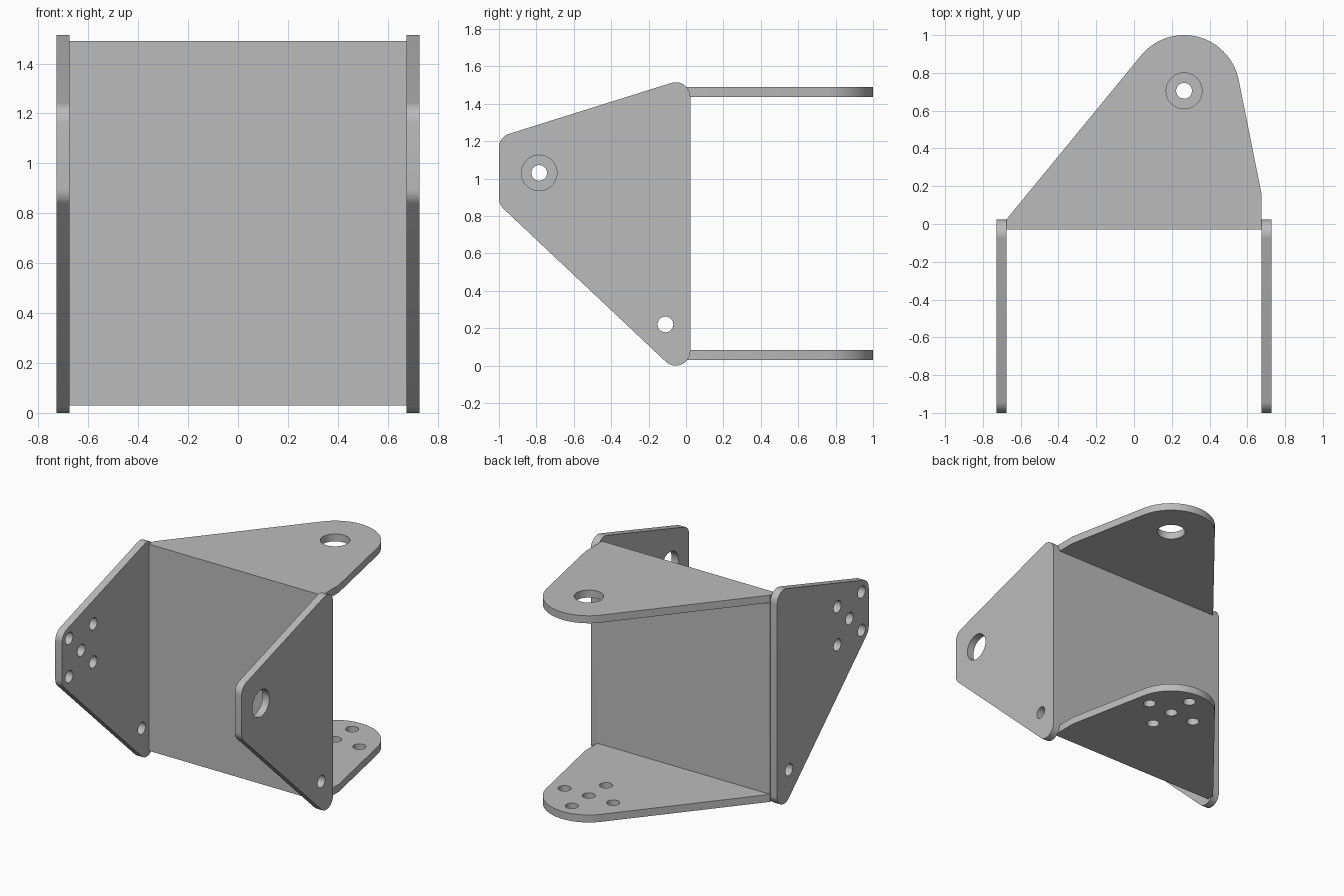
import bpy, bmesh
from math import sin, cos, tau, radians
from mathutils import Matrix, Vector

if "Cube" in bpy.data.objects:
    bpy.data.objects.remove(bpy.data.objects["Cube"])

steel = bpy.data.materials.new("grey steel")
steel.use_nodes = True
GREY = (0.5, 0.5, 0.5, 1)
steel.diffuse_color = GREY
steel.node_tree.nodes["Principled BSDF"].inputs["Base Color"].default_value = GREY

T = 0.053                      # sheet thickness
HALF_W = 0.675                 # half width between the side plates
Z_LOW, Z_HIGH = 0.03, 1.49     # outer faces of the horizontal plates
BACK = 0.025                   # rear face of the web
BIG, SMALL = 0.095, 0.042      # hole radii


def circle(u, v, r, n=48):
    return [(u + r * cos(tau * i / n), v + r * sin(tau * i / n)) for i in range(n)]


def hull(points):
    """Convex outline wrapped around a set of 2D points."""
    def half(pts):
        out = []
        for p in pts:
            while len(out) > 1 and ((out[-1][0] - out[-2][0]) * (p[1] - out[-2][1])
                                    - (out[-1][1] - out[-2][1]) * (p[0] - out[-2][0])) <= 1e-9:
                out.pop()
            out.append(p)
        return out[:-1]
    pts = sorted(set(points))
    return half(pts) + half(pts[::-1])


def plate(name, outline, holes, matrix):
    """Flat sheet with round holes, extruded along local z, then placed."""
    bm = bmesh.new()
    for loop in [outline] + [circle(*h, n=40) for h in holes]:
        vs = [bm.verts.new((u, v, 0)) for u, v in loop]
        for a, b in zip(vs, vs[1:] + vs[:1]):
            bm.edges.new((a, b))
    bmesh.ops.triangle_fill(bm, edges=bm.edges[:], use_beauty=True, normal=(0, 0, 1))
    ext = bmesh.ops.extrude_face_region(bm, geom=bm.faces[:], use_keep_orig=True)
    top = [g for g in ext["geom"] if isinstance(g, bmesh.types.BMVert)]
    bmesh.ops.translate(bm, verts=top, vec=(0, 0, T))
    bm.transform(matrix)
    bmesh.ops.recalc_face_normals(bm, faces=bm.faces[:])
    mesh = bpy.data.meshes.new(name)
    bm.to_mesh(mesh)
    bm.free()
    mesh.materials.append(steel)
    obj = bpy.data.objects.new(name, mesh)
    bpy.context.collection.objects.link(obj)
    bpy.ops.object.select_all(action="DESELECT")
    obj.select_set(True)
    bpy.context.view_layer.objects.active = obj
    bpy.ops.object.shade_smooth_by_angle(angle=radians(30))


def upright(x):
    """Local (u, v, w) becomes world (y, z, x)."""
    return Matrix(((0, 0, 1, x), (1, 0, 0, 0), (0, 1, 0, 0), (0, 0, 0, 1)))


# Side plates: rounded four-cornered outline, one bored and one with a bolt pattern
R = 0.078
side = hull([p for c in ((-0.055, 1.437), (-0.055, R), (-0.922, 1.165), (-0.922, 0.895))
             for p in circle(*c, R)])
pivot = (-0.785, 1.03)
foot_hole = (-0.11, 0.22, SMALL)
D = 0.135
square = [(pivot[0] + a, pivot[1] + b, SMALL)
          for a, b in ((0, 0), (D, D), (D, -D), (-D, D), (-D, -D))]
plate("left_side_plate", side, [foot_hole, (*pivot, BIG)], upright(HALF_W))
plate("right_side_plate", side, [foot_hole] + square, upright(-HALF_W - T))

# Horizontal plates: rounded tongue reaching back from the web
hub = (0.265, 0.705)
tongue = hull(circle(*hub, 0.295, 96)
              + [(-HALF_W, BACK), (HALF_W, BACK), (HALF_W, 0.16)])
E = 0.19
cross = [(hub[0] + a, hub[1] + b, SMALL)
         for a, b in ((0, 0), (E, 0), (-E, 0), (0, E), (0, -E))]
plate("top_plate", tongue, [(*hub, BIG)], Matrix.Translation((0, 0, Z_HIGH - T)))
plate("bottom_plate", tongue, cross, Matrix.Translation((0, 0, Z_LOW)))

# Central web joining all four plates
web = [(-HALF_W, Z_LOW), (HALF_W, Z_LOW), (HALF_W, Z_HIGH), (-HALF_W, Z_HIGH)]
plate("central_web", web, [],
      Matrix.Translation(Vector((0, BACK, 0))) @ Matrix.Rotation(radians(90), 4, "X"))
